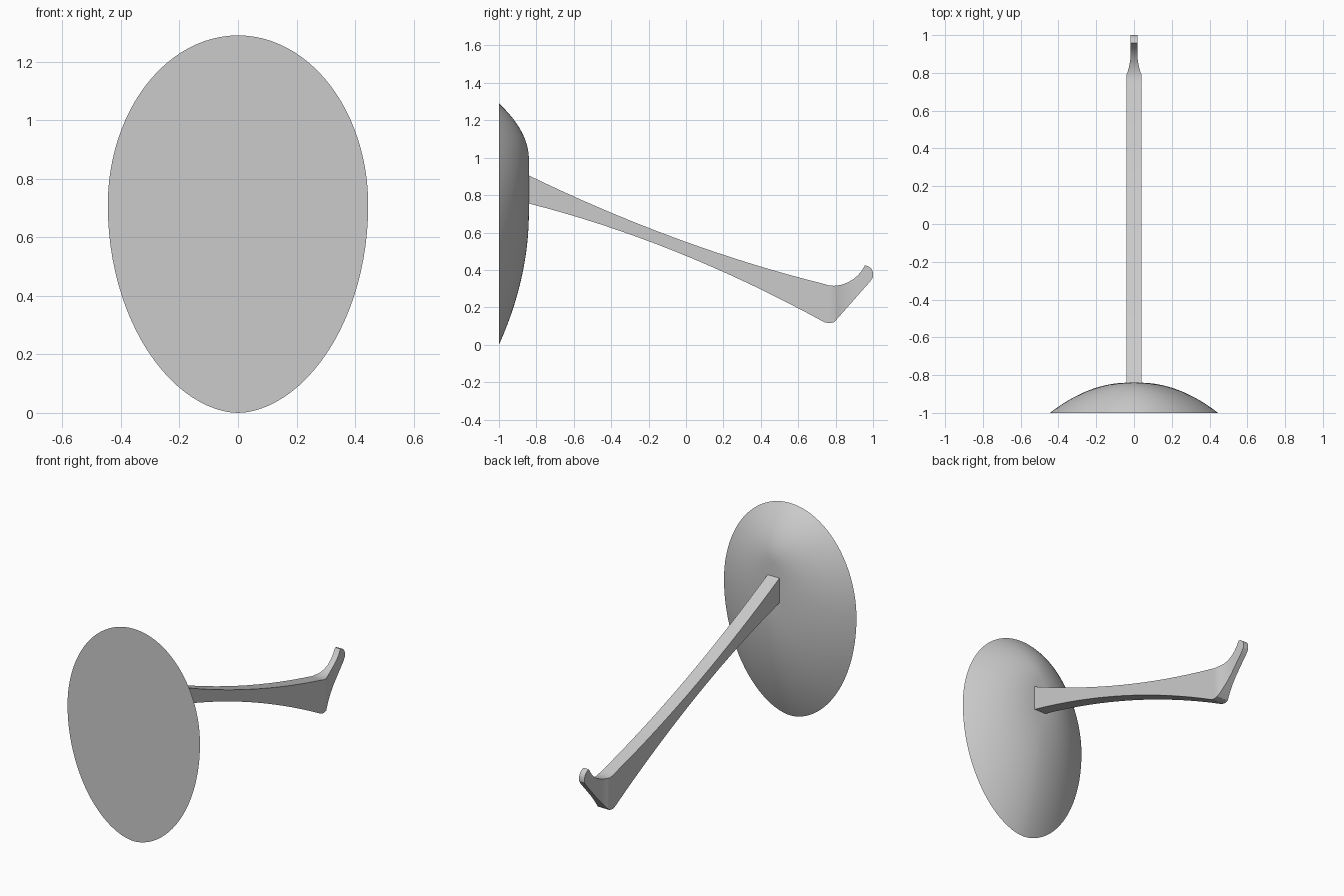
import bpy, bmesh, math

if "Cube" in bpy.data.objects:
    bpy.data.objects.remove(bpy.data.objects["Cube"], do_unlink=True)

GREY = (0.6, 0.6, 0.6, 1)
mat = bpy.data.materials.new("plain grey")
mat.use_nodes = True
mat.diffuse_color = GREY
mat.node_tree.nodes["Principled BSDF"].inputs["Base Color"].default_value = GREY


def loft(name, rings):
    """Skin a list of equal-length closed rings and cap both ends."""
    bm = bmesh.new()
    rows = [[bm.verts.new(p) for p in ring] for ring in rings]
    for a, b in zip(rows, rows[1:]):
        for i in range(len(a)):
            j = (i + 1) % len(a)
            bm.faces.new((a[i], a[j], b[j], b[i]))
    bm.faces.new(rows[0])
    bm.faces.new(rows[-1])
    bmesh.ops.recalc_face_normals(bm, faces=bm.faces)
    mesh = bpy.data.meshes.new(name)
    bm.to_mesh(mesh)
    bm.free()
    mesh.materials.append(mat)
    obj = bpy.data.objects.new(name, mesh)
    bpy.context.collection.objects.link(obj)
    bpy.ops.object.select_all(action='DESELECT')
    obj.select_set(True)
    bpy.context.view_layer.objects.active = obj
    bpy.ops.object.shade_smooth_by_angle(angle=math.radians(30))
    return obj


# Wall plate: egg outline doming up to a small upright oval flat
def plate_ring(s, count=96):
    ring = []
    for i in range(count):
        t = 2 * math.pi * i / count
        c, n = math.cos(t), math.sin(t)
        half = 0.445 * math.copysign(abs(c) ** (1.0 if n > 0 else 1.08), c)
        edge_z = 0.71 + n * (0.58 if n > 0 else 0.71)
        flat_x, flat_z = 0.03 * c, 0.85 + 0.14 * n
        ring.append((flat_x + (half - flat_x) * s, -1 + 0.16 * (1 - s * s),
                     flat_z + (edge_z - flat_z) * s))
    return ring


loft("wall_plate", [plate_ring(1 - k / 20) for k in range(21)])


# Hook arm: stations of (y, top z, bottom z, half width)
def bow(y, y0, z0, z1, slope, bend):
    return z0 + slope * (y - y0) + bend * (y - y0) * y


stations = []
for k in range(17):
    y = -0.85 + 1.59 * k / 16
    top = 0.905 - 0.423 * (y + 0.84) + 0.075 * (y + 0.84) * y
    low = 0.755 - 0.333 * (y + 0.84) - 0.093 * (y + 0.84) * y
    stations.append((y, top, low, 0.04))

# Upturned tip: narrows, curls up and ends rounded
stations += [
    (0.765, 0.317, 0.115, 0.04), (0.79, 0.315, 0.12, 0.04),
    (0.805, 0.316, 0.135, 0.034), (0.83, 0.32, 0.163, 0.027),
    (0.86, 0.331, 0.197, 0.021), (0.89, 0.347, 0.231, 0.018),
    (0.92, 0.372, 0.265, 0.018), (0.94, 0.396, 0.288, 0.018),
    (0.957, 0.425, 0.307, 0.018), (0.975, 0.419, 0.327, 0.018),
    (0.99, 0.408, 0.345, 0.018), (1.0, 0.388, 0.362, 0.018),
]
loft("hook_arm", [[(-w, y, low), (w, y, low), (w, y, top), (-w, y, top)]
                  for y, top, low, w in stations])
